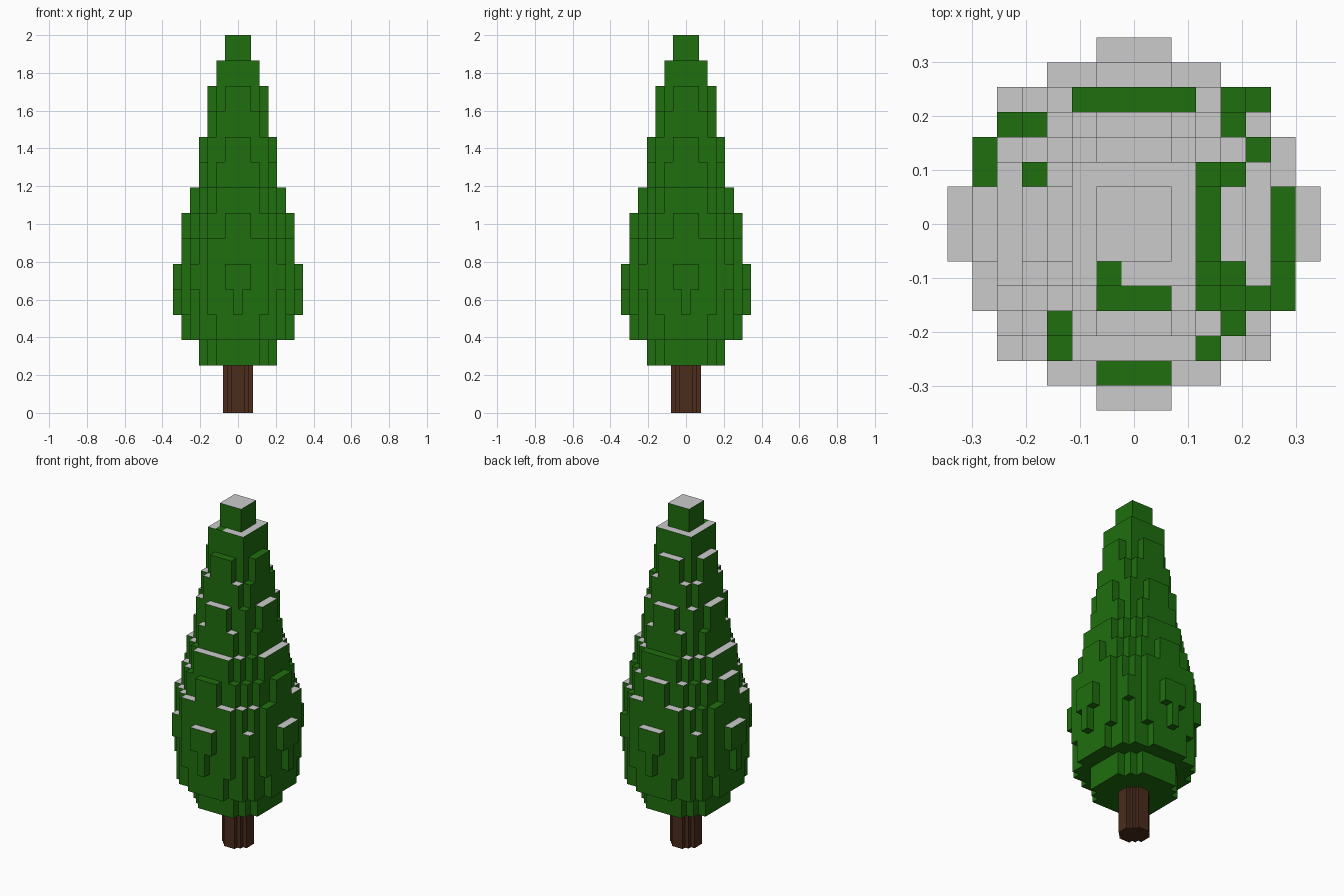
import bpy, bmesh
from mathutils import Vector

if "Cube" in bpy.data.objects:
    bpy.data.objects.remove(bpy.data.objects["Cube"])

CELL = 0.046                  # foliage voxel width
TRUNK_CELL = 0.0227           # trunk voxel width
TRUNK_H = 0.25
LAYER_H = (2.0 - TRUNK_H) / 13
# squared voxel radius of every foliage layer, bottom to top
RADII_SQ = [20, 41, 49, 50, 45, 37, 29, 20, 18, 13, 10, 8, 2]


def disc(r_sq):
    n = int(r_sq ** 0.5) + 1
    return {(i, j) for i in range(-n, n + 1) for j in range(-n, n + 1)
            if i * i + j * j <= r_sq}


def block(i0, i1, j0, j1):
    return {(i, j) for i in range(i0, i1 + 1) for j in range(j0, j1 + 1)}


def material(name, rgb):
    m = bpy.data.materials.new(name)
    m.diffuse_color = (*rgb, 1)
    m.use_nodes = True
    m.node_tree.nodes["Principled BSDF"].inputs["Base Color"].default_value = m.diffuse_color
    return m


def voxel_faces(layers, cell, z0, height):
    """Exposed faces of stacked voxel discs: yields (is_top, column, corners)."""
    for k, cells in enumerate(layers):
        below = layers[k - 1] if k else set()
        above = layers[k + 1] if k + 1 < len(layers) else set()
        lo, hi = z0 + k * height, z0 + (k + 1) * height
        for i, j in sorted(cells):
            c = Vector((i * cell, j * cell, 0))
            ring = [c + Vector((sx, sy, 0)) * cell / 2
                    for sx, sy in ((-1, -1), (1, -1), (1, 1), (-1, 1))]
            b = [(p.x, p.y, lo) for p in ring]
            t = [(p.x, p.y, hi) for p in ring]
            for n, (dx, dy) in enumerate(((0, -1), (1, 0), (0, 1), (-1, 0))):
                if (i + dx, j + dy) not in cells:
                    m = (n + 1) % 4
                    yield False, (i, j), [b[n], b[m], t[m], t[n]]
            if (i, j) not in above:
                yield True, (i, j), t
            if (i, j) not in below:
                yield False, (i, j), b[::-1]


def make_object(name, faces, mat=None):
    bm = bmesh.new()
    for corners in faces:
        bm.faces.new([bm.verts.new(p) for p in corners])
    bmesh.ops.remove_doubles(bm, verts=bm.verts, dist=0.0005)
    mesh = bpy.data.meshes.new(name)
    bm.to_mesh(mesh)
    bm.free()
    if mat:
        mesh.materials.append(mat)
    ob = bpy.data.objects.new(name, mesh)
    bpy.context.collection.objects.link(ob)
    return ob


# columns whose top stays green
bare = (block(-2, 2, 5, 5) | block(4, 5, 5, 5) | block(4, 4, 4, 4)
        | block(-5, -4, 4, 4) | block(-6, -6, 2, 3) | block(-4, -4, 2, 2)
        | block(5, 5, 3, 3) | block(3, 3, -3, 2) | block(4, 4, 2, 2)
        | block(6, 6, -3, 1) | block(4, 4, -4, -2) | block(5, 5, -3, -3)
        | block(3, 3, -5, -5) | block(-3, -3, -5, -4) | block(-1, 1, -6, -6)
        | block(-1, 1, -3, -3) | block(-1, -1, -2, -2))

# foliage and its grey caps
faces = list(voxel_faces([disc(r) for r in RADII_SQ], CELL, TRUNK_H, LAYER_H))
is_cap = lambda f: f[0] and f[1] not in bare
make_object("foliage", [f[2] for f in faces if not is_cap(f)],
            material("leaf_green", (0.0137, 0.156, 0.0044)))
make_object("grey_caps", [f[2] for f in faces if is_cap(f)])

# trunk
make_object("trunk", [f[2] for f in voxel_faces([disc(10)], TRUNK_CELL, 0, TRUNK_H)],
            material("bark_brown", (0.07, 0.025, 0.0116)))
